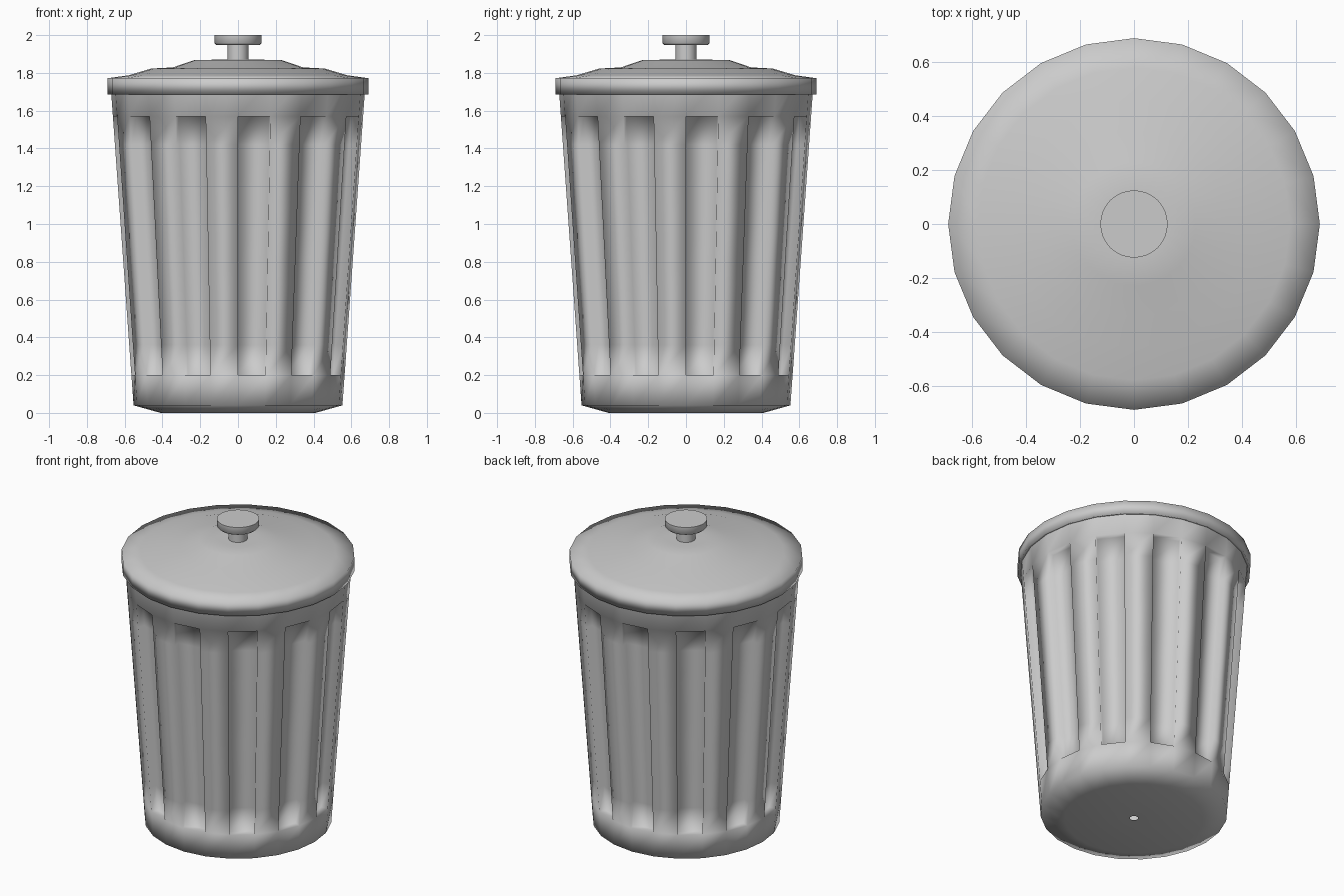
import bpy, bmesh, math
from mathutils import Vector

if "Cube" in bpy.data.objects:
    bpy.data.objects.remove(bpy.data.objects["Cube"])

def finish(bm, name, sharp=None):
    bmesh.ops.recalc_face_normals(bm, faces=bm.faces[:])
    for f in bm.faces:
        f.smooth = True
    if sharp:
        for e in bm.edges:
            if len(e.link_faces) == 2 and e.calc_face_angle(0) > math.radians(sharp):
                e.smooth = False
    me = bpy.data.meshes.new(name)
    bm.to_mesh(me)
    bm.free()
    ob = bpy.data.objects.new(name, me)
    bpy.context.collection.objects.link(ob)
    return ob

def lathe(profile, n, cap_start=False, cap_end=False):
    """Revolve (radius, height) points; returns the bmesh and its vertex rings."""
    bm = bmesh.new()
    rings = [[bm.verts.new((r * math.cos(2 * math.pi * i / n),
                            r * math.sin(2 * math.pi * i / n), z))
              for i in range(n)] for r, z in profile]
    for a, b in zip(rings, rings[1:]):
        for i in range(n):
            j = (i + 1) % n
            bm.faces.new((a[i], a[j], b[j], b[i]))
    if cap_start:
        bm.faces.new(rings[0][::-1])
    if cap_end:
        bm.faces.new(rings[-1])
    return bm, rings

SIDES = 24

# Tapered body, with a small drain hole in the base
def wall(z):
    return 0.553 + (z - 0.04) * 0.0715

levels = [0.04, 0.2, 0.36, 0.8, 1.2, 1.42, 1.57, 1.76]
base = [(0.025, 0.003), (0.41, 0.0)]
bm, rings = lathe(base + [(wall(z), z) for z in levels], SIDES)

# Recessed flutes in every second side
first, last, depth = 3, 8, 0.045
for i in range(0, SIDES, 2):
    j = i + 1
    strip = rings[first:last + 1]
    old = [f for f in bm.faces
           if all(v in {w for r in strip for w in (r[i], r[j])} for v in f.verts)]
    mid = (i + 0.5) * 2 * math.pi / SIDES
    inward = Vector((-math.cos(mid), -math.sin(mid), 0)) * depth
    bmesh.ops.delete(bm, geom=old, context='FACES_ONLY')
    # keep edges shared with the walls
    left = [bm.verts.new(r[i].co + inward) for r in strip]
    right = [bm.verts.new(r[j].co + inward) for r in strip]
    for k in range(len(strip) - 1):
        a, b = strip[k], strip[k + 1]
        bm.faces.new((left[k], right[k], right[k + 1], left[k + 1]))
        bm.faces.new((a[i], left[k], left[k + 1], b[i]))
        bm.faces.new((right[k], a[j], b[j], right[k + 1]))
    bm.faces.new((strip[0][i], strip[0][j], right[0], left[0]))
    bm.faces.new((left[-1], right[-1], strip[-1][j], strip[-1][i]))
finish(bm, "can_body")

# Stepped lid with a turned-down rim
lid = [(0.672, 1.69), (0.69, 1.685), (0.69, 1.772), (0.58, 1.787), (0.46, 1.823),
       (0.345, 1.829), (0.23, 1.868), (0.115, 1.87)]
bm, _ = lathe(lid, SIDES, cap_end=True)
finish(bm, "lid")

# Knob: stem and flat cap
bm, _ = lathe([(0.055, 1.86), (0.055, 1.96)], 32, True, True)
finish(bm, "knob_stem", 30)
bm, _ = lathe([(0.115, 1.948), (0.125, 1.958), (0.125, 2.0)], 32, True, True)
finish(bm, "knob_cap", 50)
